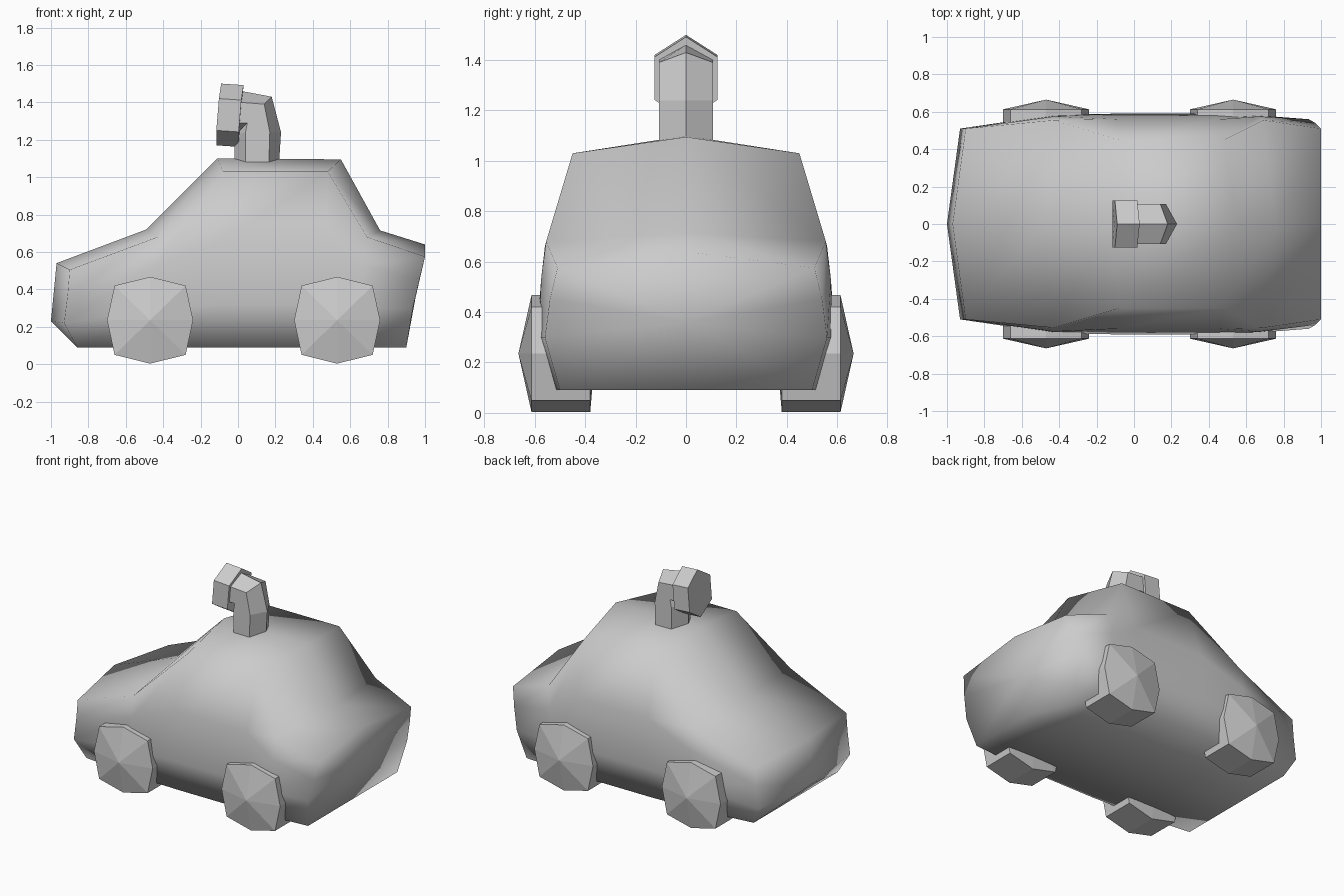
import bpy, bmesh

if "Cube" in bpy.data.objects:
    bpy.data.objects.remove(bpy.data.objects["Cube"])


def loft(name, rings, start, end, smooth=False):
    """Skin closed rings of points and close each end with a fan to a centre point."""
    bm = bmesh.new()
    loops = [[bm.verts.new(p) for p in ring] for ring in rings]
    n = len(rings[0])
    for a, b in zip(loops, loops[1:]):
        for i in range(n):
            j = (i + 1) % n
            bm.faces.new((a[i], a[j], b[j], b[i]))
    for loop, centre in ((loops[0], start), (loops[-1], end)):
        c = bm.verts.new(centre)
        for i in range(n):
            bm.faces.new((loop[i], loop[(i + 1) % n], c))
    bmesh.ops.recalc_face_normals(bm, faces=bm.faces)
    for f in bm.faces:
        f.smooth = smooth
    mesh = bpy.data.meshes.new(name)
    bm.to_mesh(mesh)
    bm.free()
    obj = bpy.data.objects.new(name, mesh)
    bpy.context.collection.objects.link(obj)
    return obj


def mirrored(half):
    """Complete a half section whose first and last points lie on y = 0."""
    return half + [(x, -y, z) for x, y, z in reversed(half[1:-1])]


# Car body: half sections (spine, top edge, shoulder, belt, sill, underside)
sections = [
    [(-.97, 0, .54), (-.90, .51, .505), (-.91, .51, .38), (-.93, .51, .22), (-.86, .47, .09), (-.86, 0, .09)],
    [(-.49, 0, .72), (-.43, .555, .68), (-.43, .575, .53), (-.42, .585, .30), (-.42, .52, .09), (-.42, 0, .09)],
    [(-.11, 0, 1.10), (-.08, .45, 1.03), (-.09, .56, .66), (-.09, .59, .32), (-.09, .53, .09), (-.09, 0, .09)],
    [(.55, 0, 1.095), (.48, .45, 1.03), (.46, .56, .66), (.44, .59, .32), (.44, .53, .09), (.44, 0, .09)],
    [(.76, 0, .715), (.69, .555, .68), (.67, .575, .53), (.65, .582, .30), (.65, .52, .09), (.65, 0, .09)],
    [(1.0, 0, .64), (1.0, .51, .575), (.97, .54, .45), (.935, .56, .30), (.90, .50, .09), (.90, 0, .09)],
]
loft("car_body", [mirrored(s) for s in sections], (-1, 0, .23), (.95, 0, .36), smooth=True)

# Wheels: squarish octagons with a raised hub
outline = [(0, .232), (.19, .185), (.23, 0), (.19, -.185),
           (0, -.232), (-.19, -.185), (-.23, 0), (-.19, .185)]
for label, cx in (("front", -.47), ("rear", .53)):
    for side, s in (("left", -1), ("right", 1)):
        rings = [[(cx + x, s * y, .235 + z) for x, z in outline] for y in (.38, .613)]
        loft(f"{label}_{side}_wheel", rings, (cx, s * .36, .235), (cx, s * .665, .235))

# Periscope tube: hexagonal sections bending forward
w = .108
bends = [
    [(.22, 1.08), (.165, 1.08), (.04, 1.08), (-.02, 1.08)],
    [(.23, 1.24), (.17, 1.24), (.04, 1.24), (-.02, 1.22)],
    [(.18, 1.43), (.14, 1.39), (.05, 1.29), (.0, 1.235)],
    [(.02, 1.46), (.015, 1.40), (.0, 1.29), (-.005, 1.235)],
]
tube = [mirrored([(x, y, z) for (x, z), y in zip(b, (0, w, w, 0))]) for b in bends]
loft("periscope_tube", tube, (.10, 0, 1.08), (.01, 0, 1.34))

# Periscope head: slightly tilted hexagonal prism
head = [mirrored([(x, 0, 1.5 + d), (x - .012, .125, 1.42 + d),
                  (x - .026, .125, 1.25 + d), (x - .025, 0, 1.17 + d)])
        for x, d in ((-.09, 0), (.03, -.008))]
loft("periscope_head", head, (-.105, 0, 1.335), (.015, 0, 1.327))
